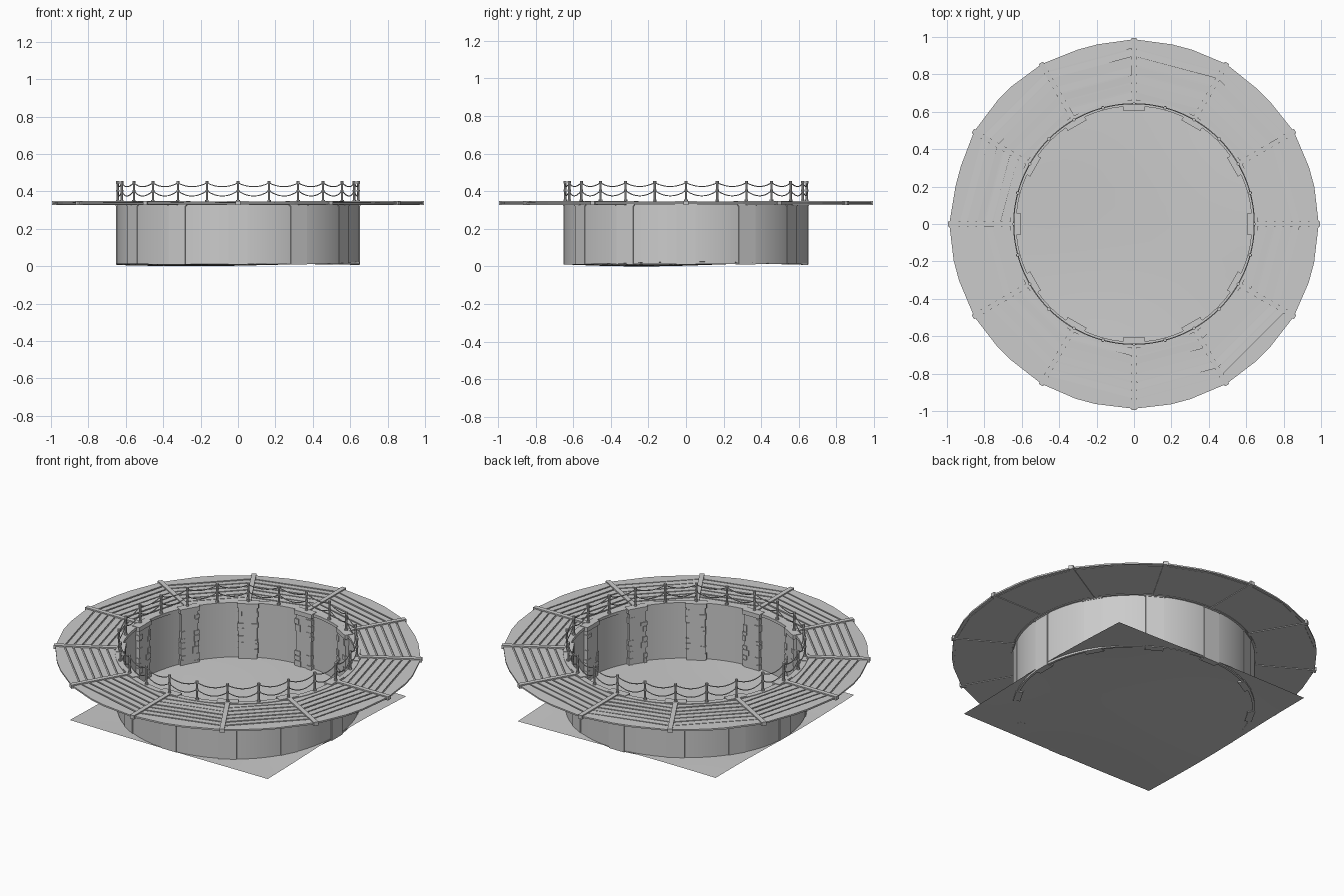
import bpy, bmesh, random
from math import sin, cos, tan, pi, radians

if "Cube" in bpy.data.objects:
    bpy.data.objects.remove(bpy.data.objects["Cube"])

random.seed(4)


def make_object(name, bm, smooth=False):
    bmesh.ops.recalc_face_normals(bm, faces=bm.faces[:])
    mesh = bpy.data.meshes.new(name)
    bm.to_mesh(mesh)
    bm.free()
    ob = bpy.data.objects.new(name, mesh)
    bpy.context.collection.objects.link(ob)
    if smooth:
        bpy.ops.object.select_all(action='DESELECT')
        ob.select_set(True)
        bpy.context.view_layer.objects.active = ob
        bpy.ops.object.shade_smooth_by_angle(angle=radians(35))
    return ob


def prism(bm, pts, z0, z1, ang=0, wobble=0):
    """Extrude an outline (radial, tangential), turned by ang around z."""
    c, s = cos(ang), sin(ang)
    flat = [(r * c - t * s, r * s + t * c) for r, t in pts]
    lo = [bm.verts.new((x, y, z0)) for x, y in flat]
    hi = [bm.verts.new((x, y, z1 + random.uniform(-wobble, wobble))) for x, y in flat]
    n = len(pts)
    bm.faces.new(lo[::-1])
    bm.faces.new(hi)
    for i in range(n):
        j = (i + 1) % n
        bm.faces.new((lo[i], lo[j], hi[j], hi[i]))


def box(bm, r0, r1, t0, t1, z0, z1, ang):
    prism(bm, [(r0, t0), (r1, t0), (r1, t1), (r0, t1)], z0, z1, ang)


def ring(name, r0, r1, z0, z1, sides, smooth=True):
    bm = bmesh.new()
    section = [(r0, z0), (r1, z0), (r1, z1), (r0, z1)]
    rows = [[bm.verts.new((r * cos(2 * pi * i / sides), r * sin(2 * pi * i / sides), z))
             for r, z in section] for i in range(sides)]
    for i in range(sides):
        a, b = rows[i], rows[(i + 1) % sides]
        for k in range(4):
            m = (k + 1) % 4
            bm.faces.new((a[k], b[k], b[m], a[m]))
    return make_object(name, bm, smooth)


# Uneven square floor
bm = bmesh.new()
bmesh.ops.create_grid(bm, x_segments=14, y_segments=14, size=0.65)
for v in bm.verts:
    x, y = v.co.x, v.co.y
    v.co.z = 0.015 + 0.009 * sin(3.2 * x - 0.8) * cos(2.6 * y + 0.4) + 0.005 * sin(4.5 * y + x)
low = min(v.co.z for v in bm.verts)
for v in bm.verts:
    v.co.z -= low
make_object("floor", bm, True)

# Pit wall, inner rim and deck underside
ring("pit_wall", 0.636, 0.65, 0.012, 0.335, 72)
ring("deck_rim", 0.63, 0.662, 0.328, 0.345, 72)
ring("deck_base", 0.645, 0.972, 0.331, 0.335, 24, False)

# Deck planks, twelve sectors of parallel boards
bm = bmesh.new()
count, start, end = 7, 0.648, 0.954
step = (end - start) / count
for k in range(12):
    ang = radians(15 + 30 * k)
    for i in range(count):
        d0 = start + i * step
        d1 = d0 + step - 0.008
        t = tan(radians(15))
        pts = [(d0, -d0 * t), (d1, -d1 * t), (d1, d1 * t), (d0, d0 * t)]
        if i == count - 1:
            bulge = random.uniform(0.974, 0.984)
            pts = [(d0, -d0 * t), (end, -end * t), (bulge, -0.06), (bulge, 0.05),
                   (end, end * t), (d0, d0 * t)]
        prism(bm, pts, 0.333, 0.342, ang, 0.0012)
make_object("deck_planks", bm)

# Radial beams over the plank joints
bm = bmesh.new()
for k in range(12):
    box(bm, 0.65, 0.995, -0.013, 0.013, 0.327, 0.349, radians(30 * k))
make_object("deck_beams", bm)

# Stone pillars with chipped edge bricks and a cap
bm = bmesh.new()
for k in range(12):
    ang = radians(30 * k)
    box(bm, 0.614, 0.652, -0.05, 0.05, 0.01, 0.335, ang)
    box(bm, 0.608, 0.655, -0.058, 0.058, 0.322, 0.348, ang)
    for side in (-1, 1):
        z = 0.015
        while z < 0.3:
            h = random.uniform(0.02, 0.045)
            if random.random() < 0.65:
                inner = side * random.uniform(0.015, 0.038)
                outer = side * random.uniform(0.052, 0.057)
                box(bm, random.uniform(0.608, 0.612), 0.64, min(inner, outer),
                    max(inner, outer), z, z + h - 0.005, ang)
            z += h
make_object("stone_pillars", bm)

# Railing posts
bm = bmesh.new()
for k in range(24):
    a = radians(15 * k)
    for radius, z0, z1 in ((0.006, 0.34, 0.452), (0.0085, 0.44, 0.455),
                           (0.0085, 0.398, 0.408), (0.0095, 0.34, 0.355)):
        pts = [(0.643 + radius * cos(pi * j / 4), radius * sin(pi * j / 4)) for j in range(8)]
        prism(bm, pts, z0, z1, a)
make_object("railing_posts", bm, True)

# Sagging ropes between the posts
for name, top, sag in (("upper_rope", 0.445, 0.02), ("lower_rope", 0.403, 0.028)):
    curve = bpy.data.curves.new(name, 'CURVE')
    curve.dimensions = '3D'
    curve.bevel_depth = 0.0028
    curve.bevel_resolution = 1
    spline = curve.splines.new('POLY')
    spline.points.add(24 * 8 - 1)
    spline.use_cyclic_u = True
    for i, p in enumerate(spline.points):
        f = (i % 8) / 8
        a = 2 * pi * i / 192
        p.co = (0.643 * cos(a), 0.643 * sin(a), top - sag * 4 * f * (1 - f), 1)
    ob = bpy.data.objects.new(name, curve)
    bpy.context.collection.objects.link(ob)
    bpy.ops.object.select_all(action='DESELECT')
    ob.select_set(True)
    bpy.context.view_layer.objects.active = ob
    bpy.ops.object.convert(target='MESH')
